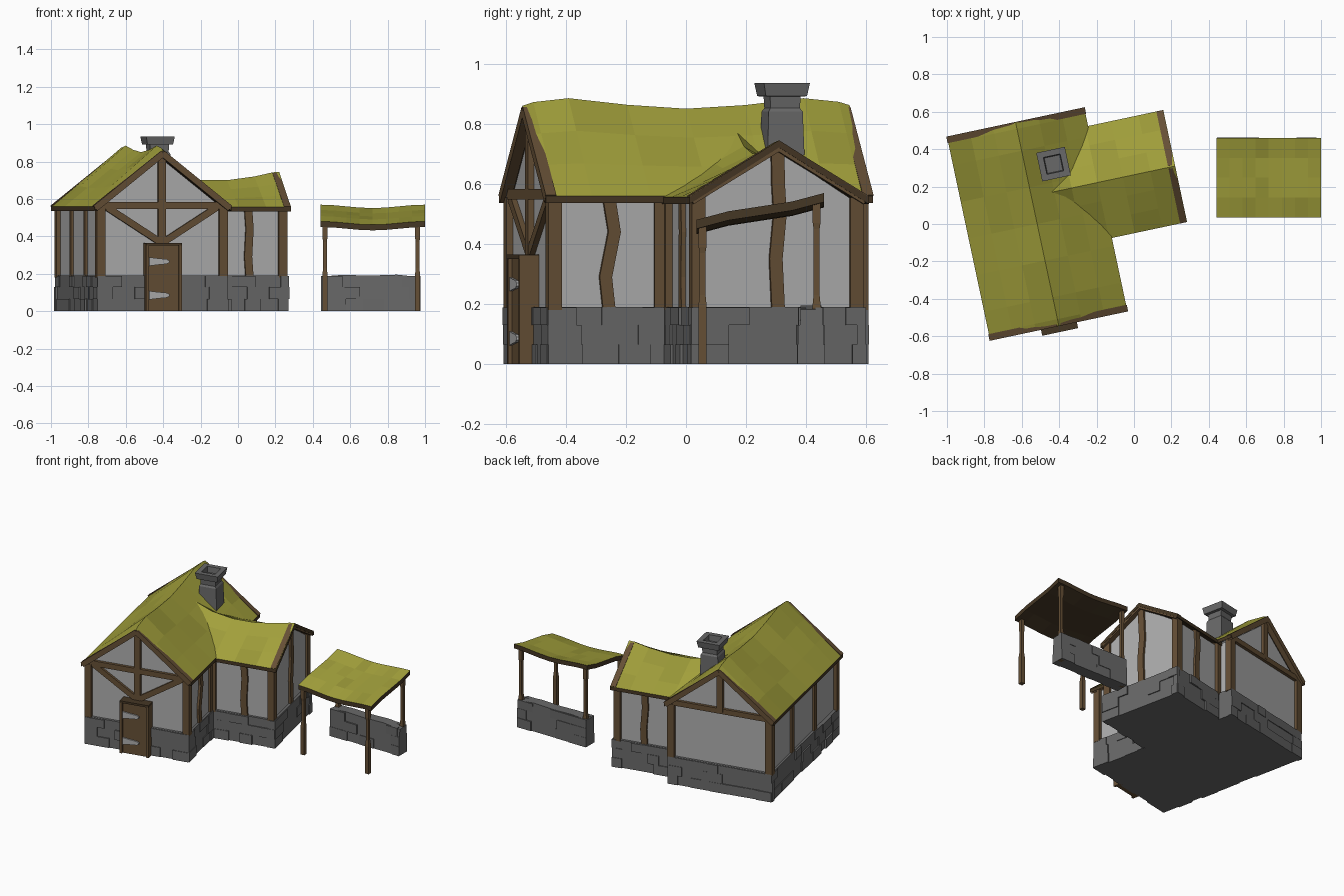
import bpy, bmesh, math, random
from mathutils import Vector, Matrix

if "Cube" in bpy.data.objects:
    bpy.data.objects.remove(bpy.data.objects["Cube"])

random.seed(4)
HOUSE = Matrix.Translation((-0.5175, 0, 0)) @ Matrix.Rotation(math.radians(12), 4, 'Z')
WORLD = Matrix.Identity(4)


def material(name, r, g, b):
    m = bpy.data.materials.new(name)
    m.diffuse_color = (r, g, b, 1)
    m.use_nodes = True
    m.node_tree.nodes["Principled BSDF"].inputs["Base Color"].default_value = m.diffuse_color
    return m


WOOD = material("timber", 0.13, 0.078, 0.036)
DARK = material("dark_wood", 0.06, 0.038, 0.018)
STONE = material("stone", 0.14, 0.14, 0.14)
PLASTER = material("plaster", 0.42, 0.42, 0.42)
THATCH = [material("thatch_%d" % i, 0.37 * k, 0.36 * k, 0.045 * k) for i, k in enumerate((1, 0.93, 0.86))]


def finish(bm, name, mats, matrix):
    bmesh.ops.recalc_face_normals(bm, faces=bm.faces)
    me = bpy.data.meshes.new(name)
    bm.to_mesh(me)
    bm.free()
    for m in mats:
        me.materials.append(m)
    ob = bpy.data.objects.new(name, me)
    bpy.context.collection.objects.link(ob)
    ob.matrix_world = matrix
    return ob


def loft(name, rings, mat, matrix):
    """Join rings of equal length into one closed solid."""
    bm = bmesh.new()
    rows = [[bm.verts.new(p) for p in r] for r in rings]
    n = len(rows[0])
    for a, b in zip(rows, rows[1:]):
        for i in range(n):
            bm.faces.new((a[i], a[(i + 1) % n], b[(i + 1) % n], b[i]))
    bm.faces.new(rows[0])
    bm.faces.new(rows[-1])
    return finish(bm, name, [mat], matrix)


def square_stack(name, x, y, profile, mat, matrix):
    loft(name, [[(x + sx * h, y + sy * h, z) for sx, sy in ((-1, -1), (1, -1), (1, 1), (-1, 1))]
                for z, h in profile], mat, matrix)


def box(name, lo, hi, mat, matrix=HOUSE):
    loft(name, [[(lo[0], lo[1], z), (hi[0], lo[1], z), (hi[0], hi[1], z), (lo[0], hi[1], z)]
                for z in (lo[2], hi[2])], mat, matrix)


def beam(name, pts, normal, w=0.045, d=0.03, mat=WOOD):
    """Flat timber along a path on a wall; normal is the wall's outward axis."""
    pts, n = [Vector(p) for p in pts], Vector(normal)
    ws = w if isinstance(w, (list, tuple)) else [w] * len(pts)
    rings = []
    for i, p in enumerate(pts):
        t = (pts[min(i + 1, len(pts) - 1)] - pts[max(i - 1, 0)]).normalized()
        s = t.cross(n) * ws[i] / 2
        k = n * d / 2
        rings.append([p - s - k, p + s - k, p + s + k, p - s + k])
    loft(name, rings, mat, HOUSE)


def roof(name, xs, ys, height, thick, matrix):
    """Wavy thatch sheet with a timber underside and edge."""
    bm = bmesh.new()
    top = [[bm.verts.new((x, y, height(x, y))) for x in xs] for y in ys]
    low = [[bm.verts.new((v.co.x, v.co.y, v.co.z - thick)) for v in r] for r in top]
    ny, nx = len(ys), len(xs)
    for j in range(ny - 1):
        for i in range(nx - 1):
            f = bm.faces.new((top[j][i], top[j][i + 1], top[j + 1][i + 1], top[j + 1][i]))
            f.material_index = random.choice((0, 0, 1, 2))
            bm.faces.new((low[j][i], low[j][i + 1], low[j + 1][i + 1], low[j + 1][i])).material_index = 3
    for j in range(ny - 1):
        for i in (0, nx - 1):
            bm.faces.new((top[j][i], top[j + 1][i], low[j + 1][i], low[j][i])).material_index = 3
    for i in range(nx - 1):
        for j in (0, ny - 1):
            bm.faces.new((top[j][i], top[j][i + 1], low[j][i + 1], low[j][i])).material_index = 3
    finish(bm, name, THATCH + [DARK], matrix)


def interp(pts, t):
    for (a, za), (b, zb) in zip(pts, pts[1:]):
        if t <= b:
            return za + (zb - za) * (t - a) / (b - a)
    return pts[-1][1]


def spread(a, b, n):
    return [a + (b - a) * i / n for i in range(n + 1)]


def stones(name, a, b, normal, matrix=HOUSE, chance=0.45):
    """Raised blocks scattered over a stone face from a to b."""
    a, b, n = Vector(a), Vector(b), Vector(normal)
    t, length = (b - a).normalized(), (b - a).length
    for row, (z0, z1) in enumerate(((0, 0.065), (0.065, 0.13), (0.13, 0.188))):
        u = 0
        while u < length - 0.02:
            e = min(u + random.uniform(0.07, 0.14), length)
            if random.random() < chance or u == 0 or e == length:
                p, q = a + t * u - n * 0.02, a + t * e + n * random.uniform(0.004, 0.011)
                lo = (min(p.x, q.x), min(p.y, q.y), z0)
                hi = (max(p.x, q.x), max(p.y, q.y), z1)
                box("%s_block" % name, lo, hi, STONE, matrix)
            u = e


# Stone footings
box("main_footing", (-0.35, -0.54, 0), (0.35, 0.54, 0.19), STONE)
box("wing_footing", (0.2, -0.142, 0), (0.77, 0.442, 0.19), STONE)
stones("front", (-0.355, -0.54, 0), (0.355, -0.54, 0), (0, -1, 0))
stones("back", (-0.355, 0.54, 0), (0.355, 0.54, 0), (0, 1, 0))
stones("left", (-0.35, -0.545, 0), (-0.35, 0.545, 0), (-1, 0, 0))
stones("right", (0.35, -0.545, 0), (0.35, -0.15, 0), (1, 0, 0))
stones("wing_front", (0.36, -0.142, 0), (0.775, -0.142, 0), (0, -1, 0))
stones("wing_back", (0.36, 0.442, 0), (0.775, 0.442, 0), (0, 1, 0))
stones("wing_end", (0.77, -0.147, 0), (0.77, 0.447, 0), (1, 0, 0))

# Plaster walls
loft("main_walls", [[(-0.335, y, 0.18), (0.335, y, 0.18), (0.335, y, 0.55), (0, y, 0.815), (-0.335, y, 0.55)]
                    for y in (-0.522, 0.522)], PLASTER, HOUSE)
for nm, x0, x1, apex in (("wing_walls", 0.1, 0.75, 0.66), ("wing_gable", 0.72, 0.752, 0.712)):
    loft(nm, [[(x, -0.125, 0.18), (x, 0.425, 0.18), (x, 0.425, 0.535), (x, 0.15, apex), (x, -0.125, 0.535)]
              for x in (x0, x1)], PLASTER, HOUSE)

# Thatched roofs
main_ridge = [(-0.557, 0.86), (-0.52, 0.872), (-0.4, 0.885), (-0.2, 0.863), (0, 0.85), (0.2, 0.862),
              (0.4, 0.885), (0.52, 0.873), (0.557, 0.862)]
wing_ridge = [(0.1, 0.775), (0.22, 0.725), (0.36, 0.70), (0.5, 0.70), (0.65, 0.72), (0.75, 0.742), (0.786, 0.745)]


def main_height(x, y):
    u = abs(x) / 0.375
    return interp(main_ridge, y) * (1 - u) + 0.56 * u


def wing_height(x, y):
    u = abs(y - 0.15) / 0.306
    return interp(wing_ridge, x) * (1 - u) + 0.556 * u


roof("main_roof", spread(-0.375, 0.375, 6), [p[0] for p in main_ridge], main_height, 0.024, HOUSE)
roof("wing_roof", [p[0] for p in wing_ridge], spread(-0.156, 0.456, 6), wing_height, 0.024, HOUSE)

# Gable boards
for s in (-1, 1):
    for y in (-0.54, 0.54):
        beam("main_bargeboard", [(s * 0.368, y, 0.55), (0, y, 0.842)], (0, 1, 0), 0.034, 0.036)
    beam("wing_bargeboard", [(0.766, 0.15 + s * 0.298, 0.546), (0.766, 0.15, 0.725)], (1, 0, 0), 0.032, 0.036)

# Corner posts
for x, y in ((-0.335, -0.522), (0.335, -0.522), (-0.335, 0.522), (0.335, 0.522),
             (0.745, -0.12), (0.745, 0.42), (0.345, -0.125), (0.345, 0.425)):
    square_stack("corner_post", x, y, [(0.18, 0.023), (0.555, 0.023)], WOOD, HOUSE)

# Gable framing, front and back
for s in (-1, 1):
    beam("tie_beam", [(-0.345, s * 0.527, 0.565), (0.345, s * 0.527, 0.565)], (0, 1, 0), 0.036)
    beam("king_post", [(0, s * 0.527, 0.36 if s < 0 else 0.56), (0, s * 0.527, 0.83)], (0, 1, 0), 0.042, 0.032)
    beam("front_brace", [(s * 0.01, -0.527, 0.37), (s * 0.3, -0.527, 0.555)], (0, 1, 0), 0.036, 0.026)

# Wall studs: (x, y, normal, sideways bends)
studs = [(-0.335, -0.18, (1, 0, 0), (0, 0, 0, 0)), (-0.335, 0.18, (1, 0, 0), (0, 0, 0, 0)),
         (0.335, -0.335, (1, 0, 0), (0, -0.012, 0.018, 0)), (0.335, -0.16, (1, 0, 0), (0, 0, 0, 0)),
         (0.56, -0.125, (0, 1, 0), (0.004, -0.004, 0.004, -0.004)),
         (0.56, 0.425, (0, 1, 0), (0, 0.006, -0.006, 0))]
for x, y, n, bend in studs:
    side = Vector((n[1], n[0], 0))
    beam("wall_stud", [Vector((x, y, z)) + side * b for z, b in zip((0.18, 0.29, 0.44, 0.55), bend)], n, 0.042)
beam("wing_gable_post", [(0.752, 0.15 + b, z) for z, b in
                         ((0.18, 0.002), (0.35, -0.006), (0.5, 0.008), (0.6, 0.002), (0.72, 0))], (1, 0, 0), 0.044)

# Door with frame and hinges
box("door", (-0.085, -0.575, 0), (0.085, -0.52, 0.35), WOOD)
for s in (-1, 1):
    box("door_jamb", (s * 0.09 - 0.008, -0.588, 0), (s * 0.09 + 0.008, -0.52, 0.36), WOOD)
box("door_lintel", (-0.098, -0.59, 0.35), (0.098, -0.52, 0.364), DARK)
for z in (0.085, 0.265):
    beam("hinge", [(-0.08, -0.578, z), (-0.03, -0.578, z), (0.015, -0.578, z), (0.03, -0.578, z)],
         (0, 1, 0), [0.046, 0.034, 0.026, 0.01], 0.012, PLASTER)

# Chimney with hollow cap
square_stack("chimney", 0.152, 0.295, [(0.66, 0.064), (0.84, 0.058), (0.852, 0.05), (0.89, 0.052), (0.892, 0.07),
             (0.935, 0.078), (0.935, 0.046), (0.895, 0.042)], STONE, HOUSE)

# Lean-to shelter beside the house
roof("shelter_roof", spread(0.44, 1.0, 8), spread(0.035, 0.46, 4),
     lambda x, y: 0.475 + (y - 0.035) * 0.21 + 0.009 * math.cos((x - 0.44) / 0.56 * math.tau)
     + 0.006 * math.sin((y - 0.035) / 0.425 * math.tau) - 0.004, 0.03, WORLD)
for x in (0.465, 0.96):
    for y, top in ((0.055, 0.46), (0.435, 0.54)):
        square_stack("shelter_post", x, y, [(0, 0.014), (0.19, 0.014), (0.23, 0.01), (top - 0.09, 0.01),
                     (top - 0.07, 0.013), (top, 0.013)], WOOD, WORLD)

# Low stone wall under the shelter
loft("shelter_wall", [[(x, 0.378 - k, 0), (x, 0.455 + k / 2, 0), (x, 0.452, h), (x, 0.382, h)] for x, k, h in
     ((0.445, 0.004, 0.185), (0.56, 0, 0.194), (0.7, 0.003, 0.19), (0.85, 0, 0.195), (0.975, 0.003, 0.182))],
     STONE, WORLD)
stones("shelter_front", (0.445, 0.38, 0), (0.975, 0.38, 0), (0, -1, 0), WORLD, 0.2)
stones("shelter_back", (0.445, 0.452, 0), (0.975, 0.452, 0), (0, 1, 0), WORLD, 0.2)
